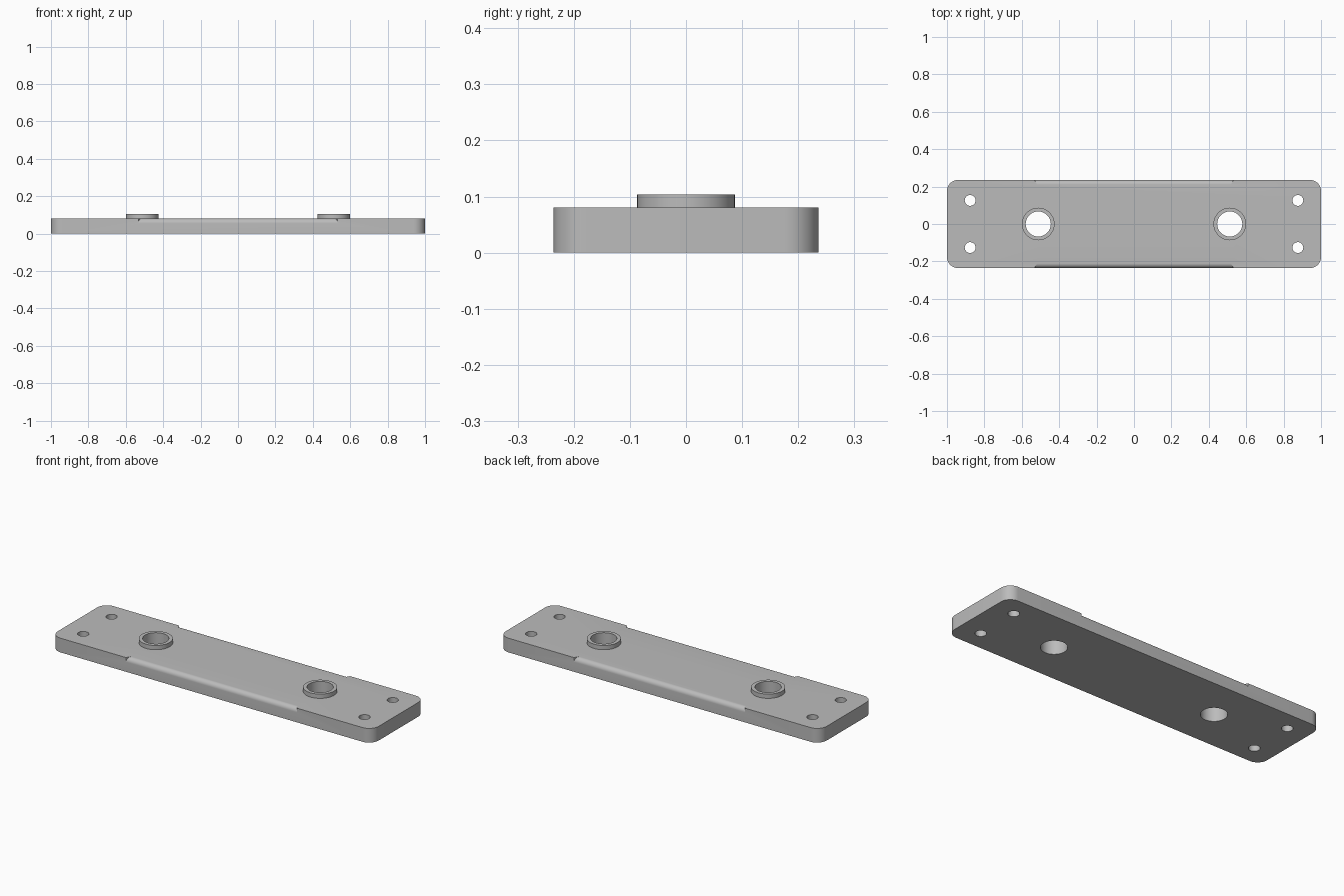
import bpy, bmesh, math

cube = bpy.data.objects.get("Cube")
if cube:
    bpy.data.objects.remove(cube, do_unlink=True)

LENGTH, HALF_W, THICK = 1.0, 0.236, 0.08
CORNER, ROUND = 0.06, 0.025
BOSS_X, BOSS_R, BORE_R, BOSS_TOP = 0.512, 0.087, 0.067, 0.104

grey = bpy.data.materials.new("plain grey")
grey.use_nodes = True
grey.diffuse_color = (0.5, 0.5, 0.5, 1)
grey.node_tree.nodes["Principled BSDF"].inputs["Base Color"].default_value = (0.5, 0.5, 0.5, 1)


def finish(name, bm):
    bmesh.ops.recalc_face_normals(bm, faces=bm.faces)
    mesh = bpy.data.meshes.new(name)
    bm.to_mesh(mesh)
    bm.free()
    mesh.materials.append(grey)
    obj = bpy.data.objects.new(name, mesh)
    bpy.context.collection.objects.link(obj)
    return obj


def loft(name, bottom, top):
    """Closed solid between two matching outlines."""
    bm = bmesh.new()
    a, b = ([bm.verts.new(p) for p in ring] for ring in (bottom, top))
    bm.faces.new(a)
    bm.faces.new(b)
    for i in range(len(a)):
        j = (i + 1) % len(a)
        bm.faces.new((a[i], a[j], b[j], b[i]))
    return finish(name, bm)


def prism(name, outline, z0, z1):
    return loft(name, [(x, y, z0) for x, y in outline], [(x, y, z1) for x, y in outline])


def arc(cx, cy, r, start, end, steps):
    angles = [math.radians(start + (end - start) * i / steps) for i in range(steps + 1)]
    return [(cx + r * math.cos(t), cy + r * math.sin(t)) for t in angles]


def circle(cx, cy, r, steps=64):
    return arc(cx, cy, r, 0, 360, steps)[:-1]


def cut(target, cutter):
    cutter.hide_render = True
    mod = target.modifiers.new("cut", "BOOLEAN")
    mod.operation = "DIFFERENCE"
    mod.solver = "EXACT"
    mod.object = cutter
    bpy.ops.object.select_all(action="DESELECT")
    bpy.context.view_layer.objects.active = target
    target.select_set(True)
    bpy.ops.object.modifier_apply(modifier=mod.name)
    bpy.data.objects.remove(cutter, do_unlink=True)


def smooth(obj):
    bpy.ops.object.select_all(action="DESELECT")
    bpy.context.view_layer.objects.active = obj
    obj.select_set(True)
    bpy.ops.object.shade_smooth_by_angle(angle=math.radians(30))


# Base plate with rounded corners
outline = []
for k, (sx, sy) in enumerate([(1, 1), (-1, 1), (-1, -1), (1, -1)]):
    outline += arc(sx * (LENGTH - CORNER), sy * (HALF_W - CORNER), CORNER, 90 * k, 90 * k + 90, 12)
plate = prism("base_plate", outline, 0, THICK)

# Bores and screw holes through the plate
for sx in (-1, 1):
    cut(plate, prism("bore_cutter", circle(sx * BOSS_X, 0, BORE_R), -0.1, 0.2))
    for sy in (-1, 1):
        cut(plate, prism("screw_cutter", circle(sx * 0.876, sy * 0.126, 0.029, 32), -0.1, 0.2))

# Rounded top edge along the middle of each long side, with slanted ends
for sy in (-1, 1):
    profile = arc(HALF_W - ROUND, THICK - ROUND, ROUND, 0, 90, 10)
    profile += [(HALF_W - ROUND, THICK + 0.02), (HALF_W + 0.02, THICK + 0.02),
                (HALF_W + 0.02, THICK - ROUND)]
    ends = [[(sx * (0.518 + 0.6 * (y - HALF_W + ROUND)), sy * y, z) for y, z in profile]
            for sx in (-1, 1)]
    cut(plate, loft("edge_cutter", *ends))
smooth(plate)

# Raised collars around the bores
for side, sx in (("left", 1), ("right", -1)):
    collar = prism(side + "_collar", circle(sx * BOSS_X, 0, BOSS_R), THICK, BOSS_TOP)
    cut(collar, prism("bore_cutter", circle(sx * BOSS_X, 0, BORE_R), -0.1, 0.2))
    smooth(collar)
